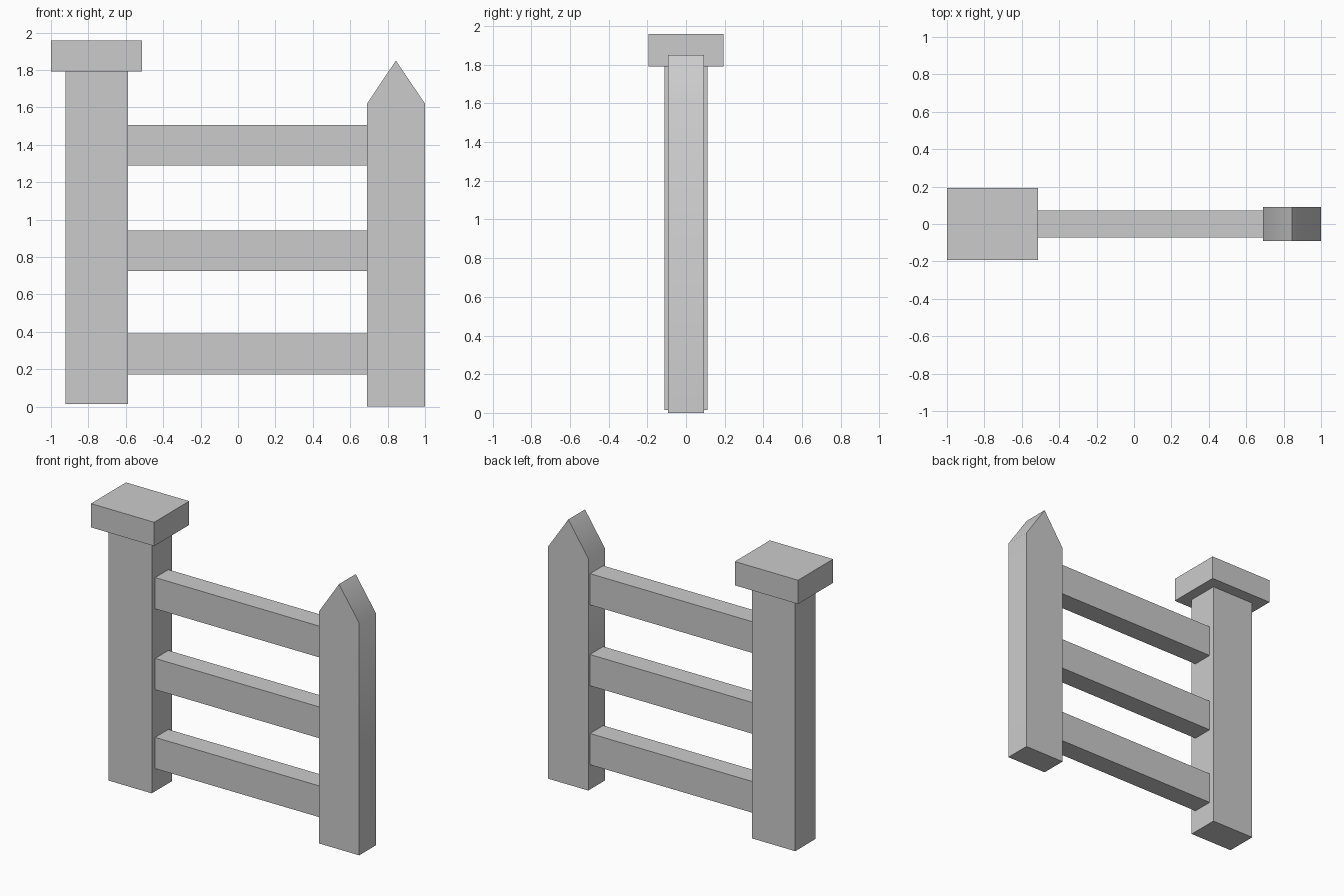
import bpy, bmesh, math

if "Cube" in bpy.data.objects:
    bpy.data.objects.remove(bpy.data.objects["Cube"])


def prism(name, profile, half_depth):
    """Extrude an (x, z) outline symmetrically along y."""
    bm = bmesh.new()
    face = bm.faces.new([bm.verts.new((x, -half_depth, z)) for x, z in profile])
    ext = bmesh.ops.extrude_face_region(bm, geom=[face])
    verts = [g for g in ext["geom"] if isinstance(g, bmesh.types.BMVert)]
    bmesh.ops.translate(bm, verts=verts, vec=(0, 2 * half_depth, 0))
    bmesh.ops.recalc_face_normals(bm, faces=bm.faces)
    mesh = bpy.data.meshes.new(name)
    bm.to_mesh(mesh)
    bm.free()
    obj = bpy.data.objects.new(name, mesh)
    bpy.context.collection.objects.link(obj)
    return obj


def box(name, x0, x1, z0, z1, half_depth):
    return prism(name, [(x0, z0), (x1, z0), (x1, z1), (x0, z1)], half_depth)


# Square main post with its wide cap
box("main_post", -0.921, -0.588, 0.015, 1.792, 0.111)
box("post_cap", -1.0, -0.512, 1.792, 1.958, 0.193)

# Pointed end post, softly shaded over its shoulders
picket = prism("pointed_post",
               [(0.69, 0), (1.0, 0), (1.0, 1.62), (0.844, 1.85), (0.69, 1.62)],
               0.092)
bpy.context.view_layer.objects.active = picket
picket.select_set(True)
bpy.ops.object.shade_smooth_by_angle(angle=math.radians(40))

# Three horizontal rails between the posts
for name, z in (("lower_rail", 0.282), ("middle_rail", 0.833), ("upper_rail", 1.397)):
    box(name, -0.588, 0.69, z - 0.109, z + 0.109, 0.073)
